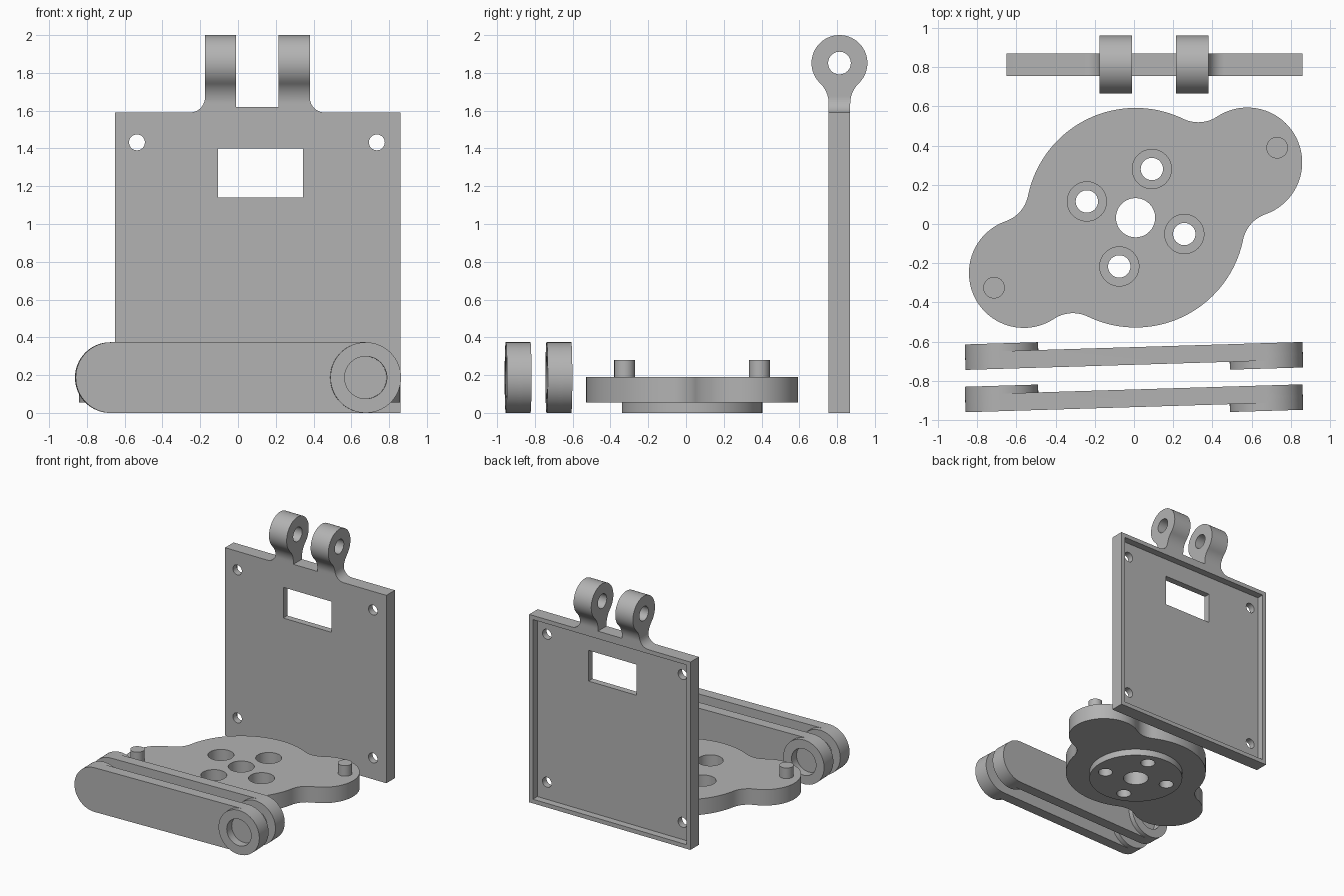
import bpy, bmesh, math
from mathutils import Matrix, Vector

if "Cube" in bpy.data.objects:
    bpy.data.objects.remove(bpy.data.objects["Cube"])

grey = bpy.data.materials.new("plain grey")
grey.diffuse_color = (0.45, 0.45, 0.45, 1)
grey.use_nodes = True
grey.node_tree.nodes["Principled BSDF"].inputs["Base Color"].default_value = grey.diffuse_color


def arc(cx, cy, r, a0, a1, n=16):
    steps = [math.radians(a0 + (a1 - a0) * i / n) for i in range(n + 1)]
    return [(cx + r * math.cos(a), cy + r * math.sin(a)) for a in steps]


def circle(cx, cy, r, n=64):
    return arc(cx, cy, r, 0, 360, n)[:-1]


def rect(x0, y0, x1, y1):
    return [(x0, y0), (x1, y0), (x1, y1), (x0, y1)]


def prism(name, pts, axis, lo, hi):
    """Extrude a flat outline along the given axis."""
    place = {'x': lambda p: (lo, p[0], p[1]),
             'y': lambda p: (p[0], lo, p[1]),
             'z': lambda p: (p[0], p[1], lo)}[axis]
    step = Vector([hi - lo if a == axis else 0 for a in 'xyz'])
    bm = bmesh.new()
    face = bm.faces.new([bm.verts.new(place(p)) for p in pts])
    ext = bmesh.ops.extrude_face_region(bm, geom=[face], use_keep_orig=True)
    bmesh.ops.translate(bm, vec=step,
                        verts=[g for g in ext['geom'] if isinstance(g, bmesh.types.BMVert)])
    bmesh.ops.recalc_face_normals(bm, faces=bm.faces[:])
    mesh = bpy.data.meshes.new(name)
    bm.to_mesh(mesh)
    bm.free()
    mesh.materials.append(grey)
    ob = bpy.data.objects.new(name, mesh)
    bpy.context.collection.objects.link(ob)
    return ob


def combine(ob, tool, op):
    """Apply a boolean and drop the tool object."""
    bpy.context.view_layer.objects.active = ob
    mod = ob.modifiers.new(op, 'BOOLEAN')
    mod.operation, mod.object, mod.solver = op, tool, 'EXACT'
    bpy.ops.object.modifier_apply(modifier=mod.name)
    bpy.data.objects.remove(tool)


def cut(ob, pts, axis, lo, hi):
    combine(ob, prism("cutter", pts, axis, lo, hi), 'DIFFERENCE')


def join(ob, pts, axis, lo, hi):
    combine(ob, prism("addition", pts, axis, lo, hi), 'UNION')


def smooth(ob):
    bpy.ops.object.select_all(action='DESELECT')
    ob.select_set(True)
    bpy.context.view_layer.objects.active = ob
    bpy.ops.object.shade_smooth_by_angle(angle=math.radians(30))


# Upright panel with two hinge lugs: front outline crossed with side outline
front = [(-0.65, 0), (0.86, 0), (0.86, 1.59)]
front += arc(0.46, 1.67, 0.08, 270, 180, 10)
front += [(0.38, 2.1), (0.215, 2.1), (0.215, 1.62), (-0.01, 1.62), (-0.01, 2.1), (-0.175, 2.1)]
front += arc(-0.255, 1.67, 0.08, 0, -90, 10)
front += [(-0.65, 1.59)]
panel = prism("hinged_panel", front, 'y', 0.5, 1.1)

cy, ring_z, neck, fil = 0.8125, 1.852, 0.057, 0.151
base_z = ring_z - 0.215
tilt = math.degrees(math.atan2(0.215, neck + fil))
side = [(cy - neck, -0.1), (cy + neck, -0.1)]
side += arc(cy + neck + fil, base_z, fil, 180, 180 - tilt, 12)
side += arc(cy, ring_z, 0.148, -tilt, 180 + tilt, 56)[1:-1]
side += arc(cy - neck - fil, base_z, fil, tilt, 0, 12)
combine(panel, prism("side_outline", side, 'x', -1, 1), 'INTERSECT')

# Pin hole, rear recess, window and corner screw holes
cut(panel, circle(cy, ring_z, 0.06, 48), 'x', -1, 1)
cut(panel, rect(-0.615, 0.035, 0.825, 1.555), 'y', 0.81, 1.0)
cut(panel, rect(-0.105, 1.14, 0.345, 1.40), 'y', 0.5, 1.1)
for hx in (-0.535, 0.735):
    for hz in (0.18, 1.432):
        cut(panel, circle(hx, hz, 0.042, 32), 'y', 0.5, 1.1)
smooth(panel)

# Two-lobed base plate: large disc and two lobes blended with concave fillets
R, r, f, d = 0.56, 0.28, 0.175, 0.636
u = ((R + f) ** 2 - (r + f) ** 2 + d * d) / (2 * d)
v = math.sqrt((R + f) ** 2 - u * u)
phi = math.degrees(math.atan2(v, u - d))
theta = math.degrees(math.atan2(v, u))
half = arc(d, 0, r, -phi, phi, 40)[1:]
half += arc(u, v, f, 180 + phi, 180 + theta, 14)[1:]
half += arc(0, 0, R, theta, 180 - theta, 40)[1:]
half += arc(-u, v, f, 360 - theta, 360 - phi, 14)[1:]
turn = Matrix.Rotation(math.atan2(0.282, 0.57), 2)
mid = Vector((0.008, 0.032))
outline = [tuple(mid + turn @ Vector((s * x, s * y))) for s in (1, -1) for x, y in half]
plate = prism("lobed_plate", outline, 'z', 0.055, 0.19)

# Underside boss, pegs, centre bore and counterbored holes
join(plate, circle(mid.x, mid.y, 0.372, 96), 'z', 0, 0.1)
for s in (1, -1):
    join(plate, circle(mid.x + s * 0.722, mid.y + s * 0.357, 0.055, 40), 'z', 0.15, 0.28)
cut(plate, circle(mid.x, mid.y, 0.1), 'z', -0.1, 0.4)
for hx, hy in arc(mid.x, mid.y, 0.262, 71.5, 341.5, 3):
    cut(plate, circle(hx, hy, 0.057, 40), 'z', -0.1, 0.4)
    cut(plate, circle(hx, hy, 0.1, 56), 'z', 0.09, 0.4)
smooth(plate)

# Pair of link arms with an opposed, recessed boss at each end
L, rad = 0.674, 0.187
for name, y in (("front_arm", -0.889), ("rear_arm", -0.673)):
    bar = arc(L, rad, rad, -90, 90, 32) + arc(-L, rad, rad, 90, 270, 32)
    arm = prism(name, bar, 'y', -0.045, 0.045)
    for s in (1, -1):
        join(arm, circle(s * L, rad, rad), 'y', s * 0.0, -s * 0.085)
        cut(arm, circle(s * L, rad, 0.112, 56), 'y', -s * 0.015, -s * 0.2)
    arm.data.transform(Matrix.Translation((0, y, 0)) @ Matrix.Rotation(0.0305, 4, 'Z'))
    smooth(arm)
